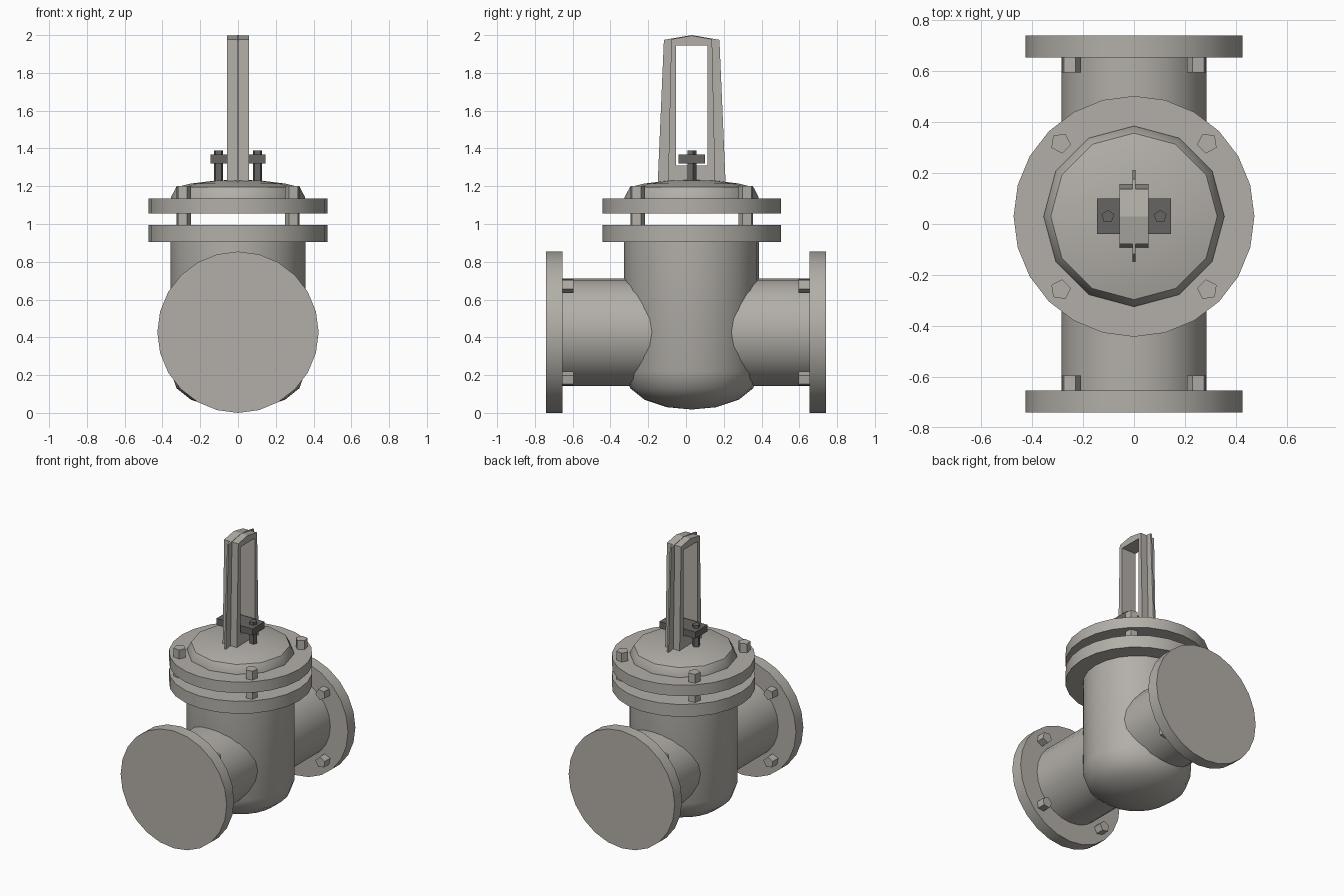
import bpy, bmesh, math
from mathutils import Matrix

if "Cube" in bpy.data.objects:
    bpy.data.objects.remove(bpy.data.objects["Cube"])

CY = 0.03      # y of the valve's vertical axis
PZ = 0.427     # height of the pipe axis


def material(name, rgb):
    m = bpy.data.materials.new(name)
    m.diffuse_color = (*rgb, 1)
    m.use_nodes = True
    m.node_tree.nodes["Principled BSDF"].inputs["Base Color"].default_value = m.diffuse_color
    return m


cast = material("cast_grey", (0.45, 0.43, 0.395))
dark = material("dark_steel", (0.135, 0.13, 0.125))


def finish(bm, name, mat, smooth=None):
    bmesh.ops.recalc_face_normals(bm, faces=bm.faces)
    me = bpy.data.meshes.new(name)
    bm.to_mesh(me)
    bm.free()
    me.materials.append(mat)
    if smooth:
        me.shade_smooth()
        me.set_sharp_from_angle(angle=math.radians(smooth))
    ob = bpy.data.objects.new(name, me)
    bpy.context.collection.objects.link(ob)
    return ob


def lathe(name, profile, n, mat, matrix, smooth=None, turn=0.0):
    """Revolve (radius, height) points round local z; open ends are capped."""
    bm = bmesh.new()
    rings = []
    for r, z in profile:
        if r == 0:
            rings.append([bm.verts.new((0, 0, z))])
        else:
            rings.append([bm.verts.new((r * math.cos(turn + math.tau * i / n),
                                        r * math.sin(turn + math.tau * i / n), z))
                          for i in range(n)])
    for a, b in zip(rings, rings[1:]):
        for i in range(n):
            j = (i + 1) % n
            quad = [a[i % len(a)], a[j % len(a)], b[j % len(b)], b[i % len(b)]]
            bm.faces.new(list(dict.fromkeys(quad)))
    for ring in (rings[0], rings[-1]):
        if len(ring) > 1:
            bm.faces.new(ring)
    bm.transform(matrix)
    return finish(bm, name, mat, smooth)


def rod(name, r, z0, z1, n, mat, matrix, smooth=None, turn=0.0):
    return lathe(name, [(r, z0), (r, z1)], n, mat, matrix, smooth, turn)


def frame(name, outer, inner, half, mat):
    """Ring between two matching (y, z) loops, extruded along x."""
    bm = bmesh.new()
    o, i = ([[bm.verts.new((x, y, z)) for y, z in loop] for x in (-half, half)]
            for loop in (outer, inner))
    n = len(outer)
    for k in range(n):
        m = (k + 1) % n
        for a, b in ((o[0], i[0]), (i[0], i[1]), (i[1], o[1]), (o[1], o[0])):
            bm.faces.new((a[k], a[m], b[m], b[k]))
    return finish(bm, name, mat)


def loop(bottom, z0, top, z1, peak):
    return [(CY - bottom, z0), (CY - top, z1), (CY, peak),
            (CY + top, z1), (CY + bottom, z0)]


axis = Matrix.Translation((0, CY, 0))

# Body with bowl-shaped bottom
lathe("valve_body", [(0, 0.018), (0.13, 0.03), (0.25, 0.07), (0.325, 0.13),
                     (0.357, 0.22), (0.357, 0.92)], 24, cast, axis, 40)
# Pair of flanges with an open gap, and the bonnet
rod("body_flange", 0.473, 0.905, 0.995, 24, cast, axis, 35)
rod("bonnet_flange", 0.473, 1.055, 1.135, 24, cast, axis, 35)
lathe("bonnet_dome", [(0.355, 1.13), (0.355, 1.142), (0.327, 1.195), (0.25, 1.214),
                      (0.13, 1.229), (0, 1.235)], 12, cast, axis, 35)

# Bonnet bolts
for sx in (-1, 1):
    for sy in (-1, 1):
        rod("bonnet_bolt", 0.041, 0.985, 1.2, 5, cast,
            Matrix.Translation((sx * 0.288, CY + sy * 0.288, 0)),
            turn=math.atan2(sy, sx))

# Pipe ports, end flanges and their bolts on both sides
for side in (-1, 1):
    label = "front" if side < 0 else "back"
    port = Matrix.Translation((0, 0, PZ)) @ Matrix.Rotation(-side * math.pi / 2, 4, 'X')
    rod(label + "_port", 0.285, 0.1, 0.67, 24, cast, port, 35)
    rod(label + "_port_flange", 0.427, 0.655, 0.74, 24, cast, port, 35)
    for sx in (-1, 1):
        for sz in (-1, 1):
            rod(label + "_port_bolt", 0.04, 0.595, 0.66, 5, cast,
                port @ Matrix.Translation((sx * 0.247, sz * 0.247, 0)),
                turn=math.atan2(sz, sx))

# Yoke: wide frame with a thin stiffening fin round it
frame("yoke_frame", loop(0.125, 1.21, 0.108, 1.978, 1.998),
      loop(0.083, 1.31, 0.083, 1.945, 1.945), 0.057, cast)
frame("yoke_fin", loop(0.18, 1.21, 0.147, 1.975, 2.0),
      loop(0.095, 1.29, 0.095, 1.955, 1.965), 0.006, cast)

# Gland plate and its studs
bm = bmesh.new()
bmesh.ops.create_cube(bm, size=1, matrix=Matrix.Translation((0, CY, 1.343))
                      @ Matrix.Diagonal((0.29, 0.14, 0.048, 1)))
finish(bm, "gland_plate", dark)
for sx in (-1, 1):
    rod("gland_stud", 0.026, 1.21, 1.388, 5, dark,
        Matrix.Translation((sx * 0.103, CY, 0)), turn=math.pi / 2)
